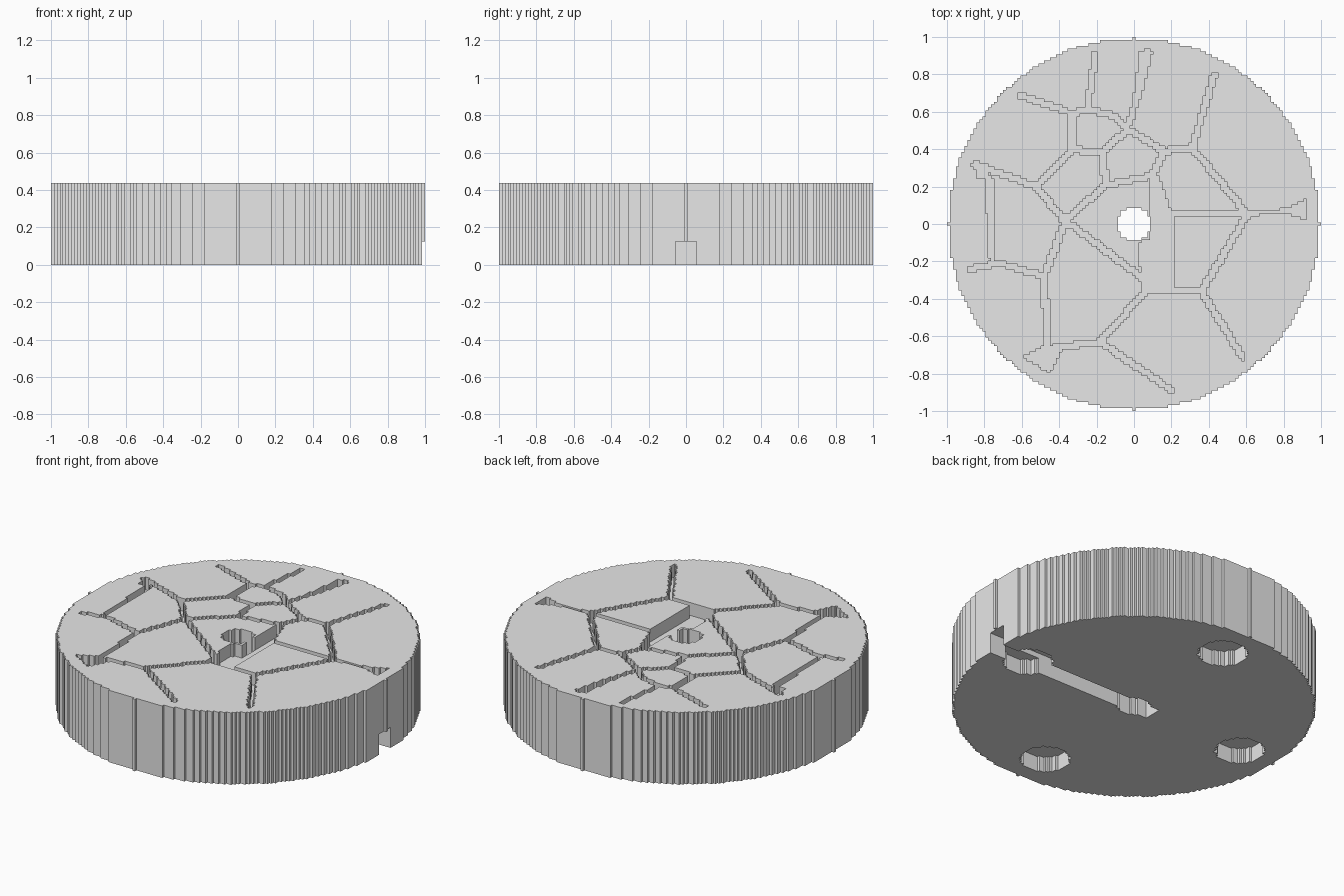
import bpy
from mathutils import Vector
from mathutils.geometry import intersect_point_line

if "Cube" in bpy.data.objects:
    bpy.data.objects.remove(bpy.data.objects["Cube"], do_unlink=True)

RADIUS = 63                      # disc radius in cells
CELL = 2 / (2 * RADIUS + 1)      # cell width
LAYERS = 28                      # disc thickness in layers
LAYER = 0.436 / LAYERS           # layer height
GROOVE_DEPTH = 5
CHANNEL_HEIGHT = 8
POCKET_HEIGHT = 6
HALF_GROOVE = 0.017

# Cracks between the paving stones, in hundredths of a unit
outer_cracks = [
    [(-21, 90), (-25, 61)],
    [(-61, 69), (-33, 59), (-25, 61), (-11, 58), (-4, 51)],
    [(7, 92), (-1, 58), (-4, 51), (16, 39), (31, 41), (60, 6)],
    [(43, 80), (31, 41)],
    [(60, 4), (36, -36), (58, -71)],
    [(36, -36), (6, -36), (-18, -63), (20, -89)],
    [(-18, -63), (-42, -66)],
    [(-46, -65), (-48, -28), (-72, -21), (-87, -24)],
    [(-85, 32), (-52, 20), (-33, 40), (-33, 59)],
]
inner_cracks = [
    [(-33, 40), (-17, 38), (-4, 50)],
    [(-17, 38), (-15, 21), (10, 26), (16, 39)],
    [(-15, 21), (-37, 2), (6, -30), (6, -36)],
    [(-52, 20), (-37, 1), (-48, -28)],
    [(10, 26), (10, 5), (60, 5)],
]
inner_cracks[2][0] = (-16, 20)

# Wider openings where the stones stand further apart
openings = [
    [(8, 4), (22, 4), (22, -36), (7, -36), (3, -22), (3, -10), (8, -8)],
    [(8, 26), (13, 26), (20, 5), (8, 3)],
    [(60, 7), (80, 8), (92, 13), (92, 2), (80, 6), (60, 4)],
    [(-38, -65), (-47, -65), (-59, -71), (-45, -80)],
    [(-86, 33), (-82, 33), (-75, 23), (-74, -21), (-77, -21), (-80, 24), (-84, 24)],
    [(3, 92), (10, 92), (2, 62), (-1, 62)],
]


def scaled(points):
    return [Vector(p) / 100 for p in points]


def near_segment(p, a, b):
    """True when p lies within half a groove width of the segment."""
    foot, t = intersect_point_line(p, a, b)
    foot = a.lerp(b, min(max(t, 0), 1))
    return (p - foot).length < HALF_GROOVE


def inside(p, polygon):
    """Crossing test for a point in a polygon."""
    hit = False
    for a, b in zip(polygon, polygon[1:] + polygon[:1]):
        if (a.y > p.y) != (b.y > p.y):
            if p.x < a.x + (p.y - a.y) * (b.x - a.x) / (b.y - a.y):
                hit = not hit
    return hit


segments = []
for path in map(scaled, outer_cracks + inner_cracks):
    segments += list(zip(path, path[1:]))
areas = [scaled(area) for area in openings]
pocket_centres = [Vector(c) * 0.76 for c in ((1, 0), (-1, 0), (0, 1), (0, -1))]


def column(i, j):
    """Bottom and top layer of the solid column, or None where it is empty."""
    square = i * i + j * j
    if square > RADIUS ** 2 or square < 5.8 ** 2:
        return None
    p = Vector((i, j)) * CELL
    bottom, top = 0, LAYERS
    # round pockets underneath and a cable channel from the edge to the middle
    if any((p - c).length < 0.137 for c in pocket_centres):
        bottom = POCKET_HEIGHT
    if abs(j) <= 3 and i >= -8:
        bottom = CHANNEL_HEIGHT
    # grooves in the top
    if any(near_segment(p, a, b) for a, b in segments) or any(inside(p, a) for a in areas):
        top -= GROOVE_DEPTH
    return bottom, top


span = range(-RADIUS, RADIUS + 1)
columns = {}
for i in span:
    for j in span:
        solid = column(i, j)
        if solid:
            columns[i, j] = solid

verts, faces = {}, []


def add_face(corners):
    faces.append([verts.setdefault(c, len(verts)) for c in corners])


for (i, j), (bottom, top) in columns.items():
    ring = [(i - .5, j - .5), (i + .5, j - .5), (i + .5, j + .5), (i - .5, j + .5)]
    add_face([(x, y, top) for x, y in ring])
    add_face([(x, y, bottom) for x, y in reversed(ring)])
    # walls where the neighbouring column is lower, recessed or missing
    for dx, dy in ((1, 0), (0, 1), (-1, 0), (0, -1)):
        low, high = columns.get((i + dx, j + dy), (top, top))
        start = (i + (dx + dy) / 2, j + (dy - dx) / 2)
        end = (i + (dx - dy) / 2, j + (dy + dx) / 2)
        for z0, z1 in ((bottom, min(low, top)), (max(high, bottom), top)):
            if z1 > z0:
                add_face([(*start, z0), (*end, z0), (*end, z1), (*start, z1)])

# Assemble the stepped disc
mesh = bpy.data.meshes.new("cracked_stone_disc")
mesh.from_pydata([(x * CELL, y * CELL, z * LAYER) for x, y, z in verts], [], faces)
mesh.update()
disc = bpy.data.objects.new("cracked_stone_disc", mesh)
bpy.context.scene.collection.objects.link(disc)

stone = bpy.data.materials.new("light_grey_stone")
stone.use_nodes = True
colour = (0.8, 0.8, 0.8, 1)
stone.diffuse_color = colour
stone.node_tree.nodes["Principled BSDF"].inputs["Base Color"].default_value = colour
mesh.materials.append(stone)
